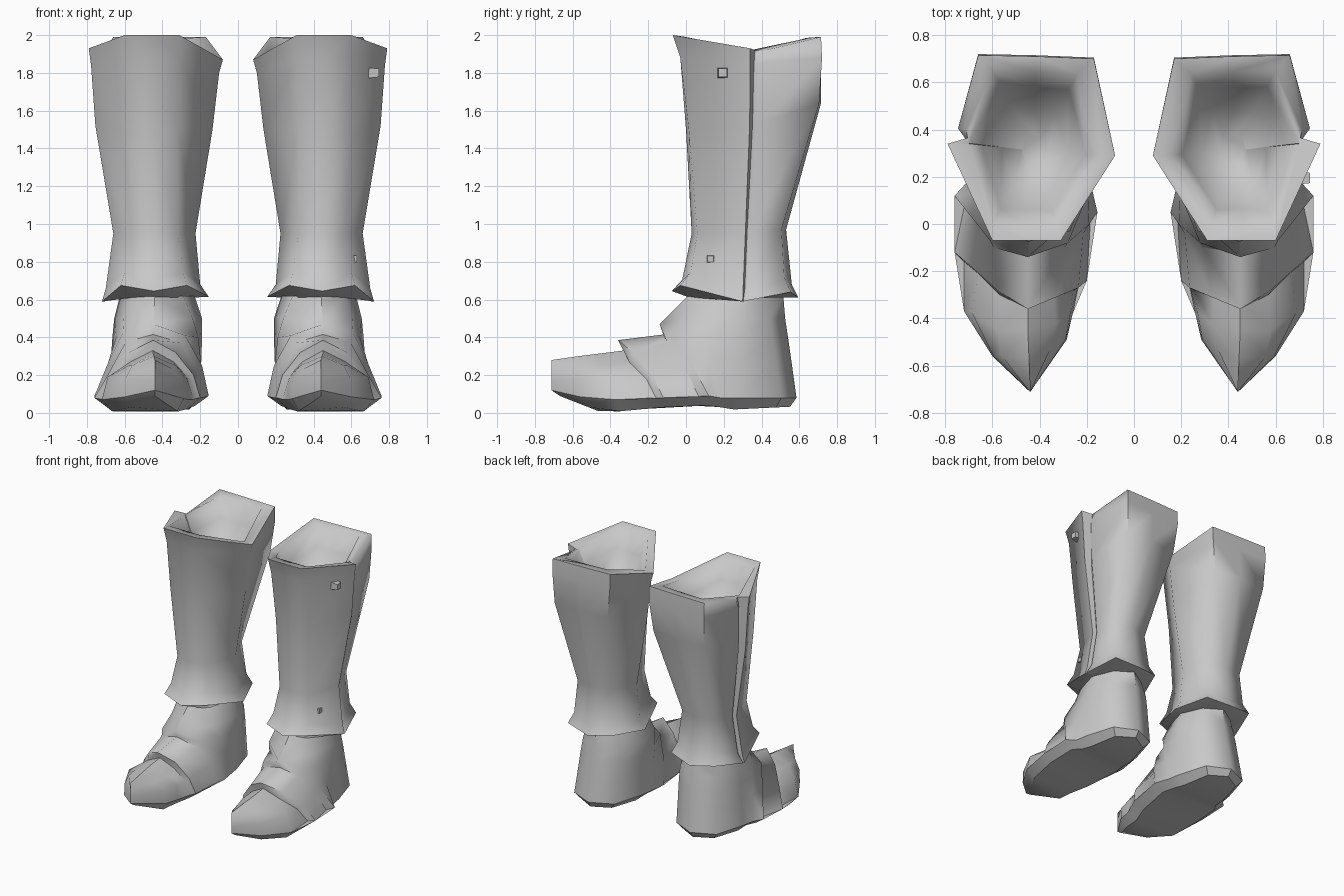
import bpy, bmesh, math
from mathutils import Vector

if "Cube" in bpy.data.objects:
    bpy.data.objects.remove(bpy.data.objects["Cube"])

steel = bpy.data.materials.new("plain_steel_grey")
steel.diffuse_color = (0.58, 0.58, 0.58, 1)
steel.use_nodes = True
steel.node_tree.nodes["Principled BSDF"].inputs["Base Color"].default_value = steel.diffuse_color


def loft(bm, rows, closed=False):
    """Skin a list of equally long point rows with quads."""
    grid = [[bm.verts.new(p) for p in row] for row in rows]
    n = len(rows[0])
    for a, b in zip(grid, grid[1:]):
        for i in range(n if closed else n - 1):
            j = (i + 1) % n
            bm.faces.new((a[i], a[j], b[j], b[i]))
    return grid


def finish(bm, name, side, angle):
    """Weld, mirror for the left boot, and make a shaded object."""
    bmesh.ops.remove_doubles(bm, verts=bm.verts, dist=0.0005)
    bmesh.ops.dissolve_degenerate(bm, edges=bm.edges, dist=0.0005)
    for v in bm.verts:
        v.co.x *= side
    bmesh.ops.recalc_face_normals(bm, faces=bm.faces)
    mesh = bpy.data.meshes.new(name)
    bm.to_mesh(mesh)
    bm.free()
    mesh.materials.append(steel)
    ob = bpy.data.objects.new(name, mesh)
    bpy.context.collection.objects.link(ob)
    bpy.ops.object.select_all(action='DESELECT')
    ob.select_set(True)
    bpy.context.view_layer.objects.active = ob
    bpy.ops.object.shade_smooth_by_angle(angle=math.radians(angle))
    return ob


def shaft_ring(zf, zi, zo, zb, xi, xo, yf, yb, fi, fo, bi, bo, g, d, dip):
    """Six-cornered shin section; g = side groove depth, d = point of front and back."""
    ys = 0.30 + 0.04 * max(0, min(1, (zo - 0.6) / 1.0))
    return [((fi + fo) / 2, yf, zf - dip), (fo, yf + d, zf),
            (xo, ys, zo), (xo - g, ys + 0.3 * g, zo), (xo - 0.5 * g, ys + g, zo + 0.2 * g),
            (bo, yb - d + 0.005, zb), ((bi + bo) / 2, yb, zb - dip), (bi, yb - d - 0.01, zb),
            (xi, 0.29, zi), (fi, yf + d, zf)]


# Shin outside, from the underside of the ankle flare up to the rim
SHIN = [
    (0.61, 0.61, 0.61, 0.61, 0.24, 0.62, 0.02, 0.51, 0.32, 0.56, 0.31, 0.57, 0.0, 0.03, 0),
    (0.675, 0.615, 0.59, 0.64, 0.155, 0.72, -0.075, 0.595, 0.27, 0.62, 0.25, 0.64, 0.01, 0.045, 0.03),
    (0.745, 0.68, 0.66, 0.72, 0.20, 0.70, -0.02, 0.56, 0.29, 0.60, 0.28, 0.61, 0.03, 0.045, 0.04),
    (0.95, 0.95, 0.95, 0.97, 0.225, 0.66, 0.03, 0.53, 0.32, 0.57, 0.31, 0.59, 0.03, 0.03, 0),
    (1.5, 1.5, 1.52, 1.64, 0.135, 0.755, 0.0, 0.715, 0.32, 0.60, 0.20, 0.65, 0.05, 0.015, 0),
    (1.88, 1.80, 1.84, 1.88, 0.10, 0.778, -0.03, 0.715, 0.31, 0.60, 0.17, 0.66, 0.065, 0, 0),
    (2.0, 1.87, 1.93, 1.99, 0.08, 0.79, -0.07, 0.71, 0.31, 0.60, 0.17, 0.66, 0.08, 0, 0),
]
RIM_INSIDE = (1.99, 1.875, 1.92, 1.985, 0.15, 0.70, 0.0, 0.645, 0.33, 0.60, 0.24, 0.60, 0.005, 0, 0)

# Foot arches, inner sole edge over the ridge to the outer sole edge
INSTEP_EDGE = [(.155, .05, .09), (.19, 0, .25), (.28, -.08, .41), (.45, -.14, .47),
               (.61, -.07, .42), (.69, .03, .26), (.76, .12, .09)]
INSTEP_STEP = [(.185, .01, .08), (.215, -.04, .23), (.295, -.10, .37), (.45, -.12, .415),
               (.595, -.10, .375), (.665, 0, .23), (.72, .07, .08)]
TOE_EDGE = [(.20, -.24, .08), (.235, -.27, .20), (.33, -.31, .32), (.45, -.36, .385),
            (.58, -.28, .32), (.69, -.18, .20), (.76, -.12, .08)]
TOE_STEP = [(.235, -.26, .07), (.26, -.285, .18), (.34, -.31, .27), (.45, -.33, .33),
            (.57, -.30, .27), (.66, -.21, .18), (.72, -.16, .08)]
TOE_MID = [(.26, -.38, .07), (.27, -.38, .18), (.33, -.42, .25), (.45, -.45, .315),
           (.58, -.45, .25), (.69, -.37, .19), (.72, -.37, .07)]
TOE_FRONT = [(.285, -.49, .075), (.29, -.49, .17), (.35, -.52, .235), (.445, -.57, .30),
             (.56, -.56, .25), (.595, -.56, .18), (.60, -.56, .085)]
TOE_TIP = [(.44, -.712, z) for z in (.12, .17, .23, .28, .23, .17, .12)]

# Heel levels: height, inner x, outer x, back y, quarter-point inset and y
HEEL = [(.62, .23, .625, .515, .06, .06), (.50, .19, .655, .525, .05, .04),
        (.40, .19, .665, .54, .02, .09), (.26, .195, .675, .56, .0, .13),
        (.08, .20, .69, .585, -.015, .18)]


def heel_row(k):
    z, xi, xo, yb, dq, yq = HEEL[k]
    if k == 0:
        front_in = front_out = (.44, .01, .62)
    else:
        front_in, front_out = INSTEP_EDGE[4 - k], INSTEP_EDGE[2 + k]
    return [front_in, (xi + dq, yq, z), (xi, .27, z), (xi + .07, yb - .08, z),
            ((xi + xo) / 2, yb, z),
            (xo - .07, yb - .08, z), (xo, .27, z), (xo - dq, yq, z), front_out]


def sole_z(y):
    """Rocker height of the sole along the foot."""
    pts = [(-.72, .11), (-.44, .0), (-.12, .03), (.12, .04), (.25, .018), (.6, .035)]
    for (a, za), (b, zb) in zip(pts, pts[1:]):
        if y <= b:
            return za + (zb - za) * (y - a) / (b - a)
    return .035


def sole_row(a, b):
    """Bevelled strip across the sole between two edge points."""
    a, b = Vector(a), Vector(b)

    def inset(p, q):
        v = p.lerp(q, 0.12)
        v.y = 0.02 + (v.y - 0.02) * 0.94
        v.z = sole_z(v.y)
        return v
    return [a, inset(a, b), inset(b, a), b]


for side, tag in ((1, "right"), (-1, "left")):
    # Shin guard with rim and ankle flare, closed by a hollow bowl at the top
    bm = bmesh.new()
    rows = [shaft_ring(*r) for r in SHIN]
    rows[-1][3:5] = [(.705, .365, 1.92), (.712, .40, 1.915)]
    rim = shaft_ring(*RIM_INSIDE)
    centre = Vector((.42, .31, 1.93))
    bowl = [rim]
    for scale, depth in ((.8, .13), (.5, .23), (.2, .28)):
        row = [centre.lerp(Vector(p), scale) for p in rim]
        bowl.append([(p.x, p.y, p.z - depth) for p in row])
    grid = loft(bm, rows + bowl, closed=True)
    bm.faces.new(grid[0])
    bm.faces.new(grid[-1])
    finish(bm, tag + "_shin_guard", side, 72)

    # Foot: heel cup, overlapping instep plates and pointed toe
    bm = bmesh.new()
    heel = [heel_row(k) for k in range(5)]
    grid = loft(bm, heel)
    bm.faces.new(grid[0][:-1])
    arches = [INSTEP_EDGE, INSTEP_STEP, TOE_EDGE, TOE_STEP, TOE_MID, TOE_FRONT, TOE_TIP]
    loft(bm, arches)
    finish(bm, tag + "_foot_armour", side, 52)

    # Sole: bevelled strips, with gussets under the plate steps
    bm = bmesh.new()
    edge = heel[-1]
    outline = [TOE_TIP, TOE_FRONT, TOE_MID, TOE_EDGE, INSTEP_EDGE]
    stations = [(a[0], a[-1]) for a in outline]
    stations += [(edge[i], edge[8 - i]) for i in range(1, 5)]
    loft(bm, [sole_row(a, b) for a, b in stations])
    for trio in ((INSTEP_EDGE, INSTEP_STEP, TOE_EDGE), (TOE_EDGE, TOE_STEP, TOE_MID)):
        for end in (0, -1):
            bm.faces.new([bm.verts.new(a[end]) for a in trio])
    finish(bm, tag + "_sole", side, 30)

# Strap studs on the outer side of the right shin
for name, pos, size in (("upper_stud", (.718, .195, 1.80), .055),
                        ("lower_stud", (.61, .13, .815), .042)):
    bm = bmesh.new()
    bmesh.ops.create_cube(bm, size=size)
    for v in bm.verts:
        if v.co.x > 0:
            v.co.y *= 0.8
            v.co.z *= 0.8
        v.co += Vector(pos)
    finish(bm, name, 1, 30)
